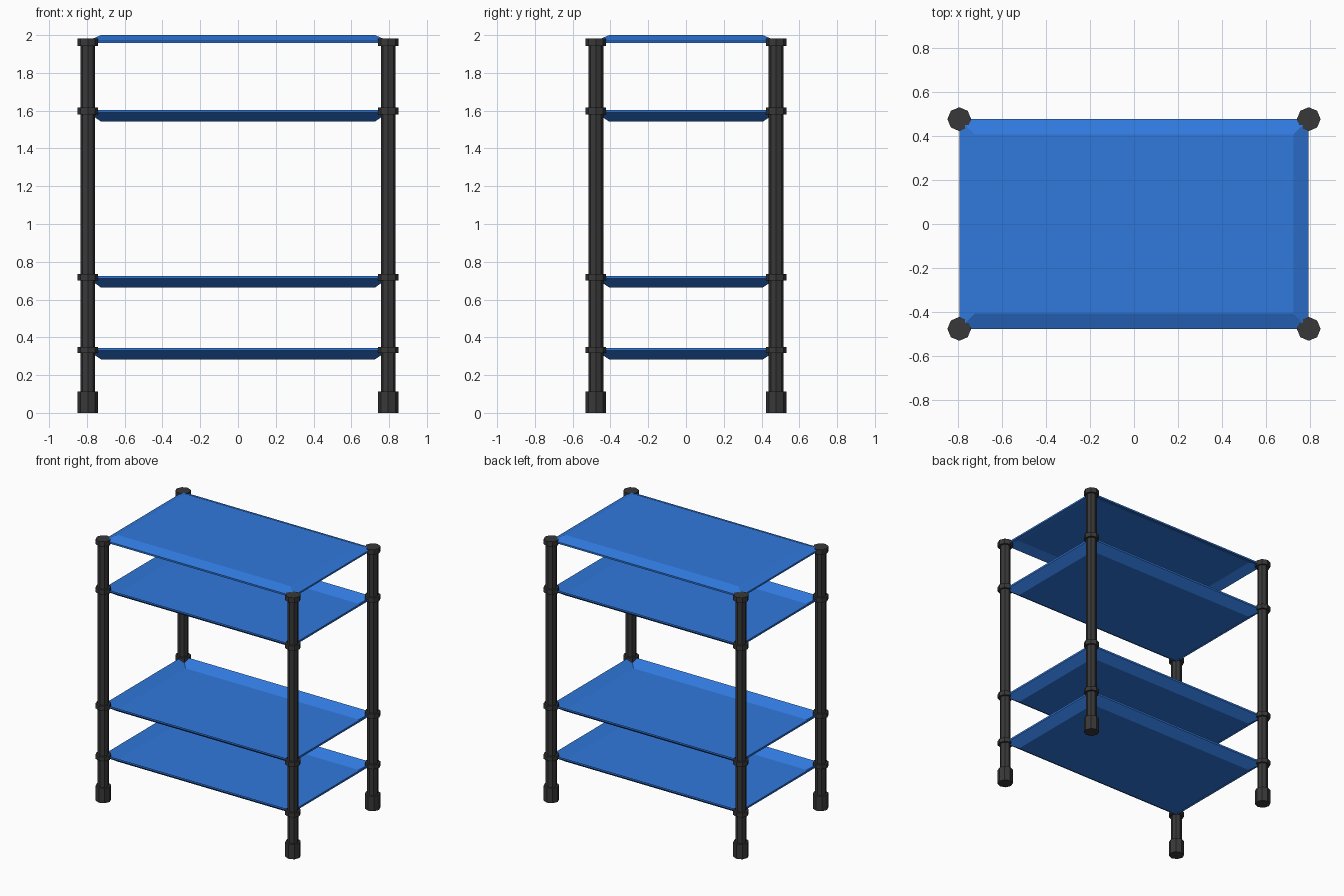
import bpy, bmesh

if "Cube" in bpy.data.objects:
    bpy.data.objects.remove(bpy.data.objects["Cube"])

PX, PY = 0.795, 0.477          # post centres, also the tray rims
INSET = 0.07                   # horizontal run of the sloped tray sides


def material(name, color):
    m = bpy.data.materials.new(name)
    m.diffuse_color = color
    m.use_nodes = True
    m.node_tree.nodes["Principled BSDF"].inputs["Base Color"].default_value = m.diffuse_color
    return m


BLUE = material("blue_plastic", (0.03, 0.19, 0.72, 1))
DARK = material("dark_plastic", (0.04, 0.04, 0.04, 1))


def finish(bm, name, mat):
    bmesh.ops.recalc_face_normals(bm, faces=bm.faces)
    me = bpy.data.meshes.new(name)
    bm.to_mesh(me)
    bm.free()
    me.materials.append(mat)
    ob = bpy.data.objects.new(name, me)
    bpy.context.collection.objects.link(ob)
    return ob


def tray(name, rim_z, floor_z, thick):
    """Thin sheet with sloped sides; thick is the vertical offset to the upper skin."""
    bm = bmesh.new()

    def ring(inset, z):
        x, y = PX - inset, PY - inset
        return [bm.verts.new((sx * x, sy * y, z))
                for sx, sy in ((-1, -1), (1, -1), (1, 1), (-1, 1))]

    rings = [ring(INSET, floor_z), ring(0, rim_z),
             ring(0, rim_z + thick), ring(INSET, floor_z + thick)]
    for a, b in zip(rings, rings[1:]):
        for i in range(4):
            j = (i + 1) % 4
            bm.faces.new((a[i], a[j], b[j], b[i]))
    bm.faces.new(rings[0])
    bm.faces.new(rings[-1])
    return finish(bm, name, BLUE)


def post_part(name, x, y, z0, z1, radius):
    """Octagonal column section."""
    bpy.ops.mesh.primitive_cylinder_add(vertices=8, radius=radius, depth=z1 - z0,
                                        location=(x, y, (z0 + z1) / 2))
    ob = bpy.context.object
    ob.name = name
    ob.data.materials.append(DARK)


# Three trays open upward, and an inverted one as the top
for label, bottom in (("lower", 0.283), ("middle", 0.664), ("upper", 1.542)):
    tray(label + "_shelf", bottom + 0.047, bottom, 0.014)
tray("top_shelf", 1.957, 1.987, 0.013)

# Four posts with feet and a collar at every shelf
for side, x in (("left", -PX), ("right", PX)):
    for end, y in (("front", -PY), ("back", PY)):
        tag = end + "_" + side
        post_part(tag + "_post", x, y, 0.05, 1.97, 0.039)
        post_part(tag + "_foot", x, y, 0.0, 0.112, 0.054)
        for label, z0, z1 in (("lower", 0.317, 0.35), ("middle", 0.70, 0.735),
                              ("upper", 1.58, 1.616), ("top", 1.943, 1.981)):
            post_part(tag + "_" + label + "_collar", x, y, z0, z1, 0.054)
